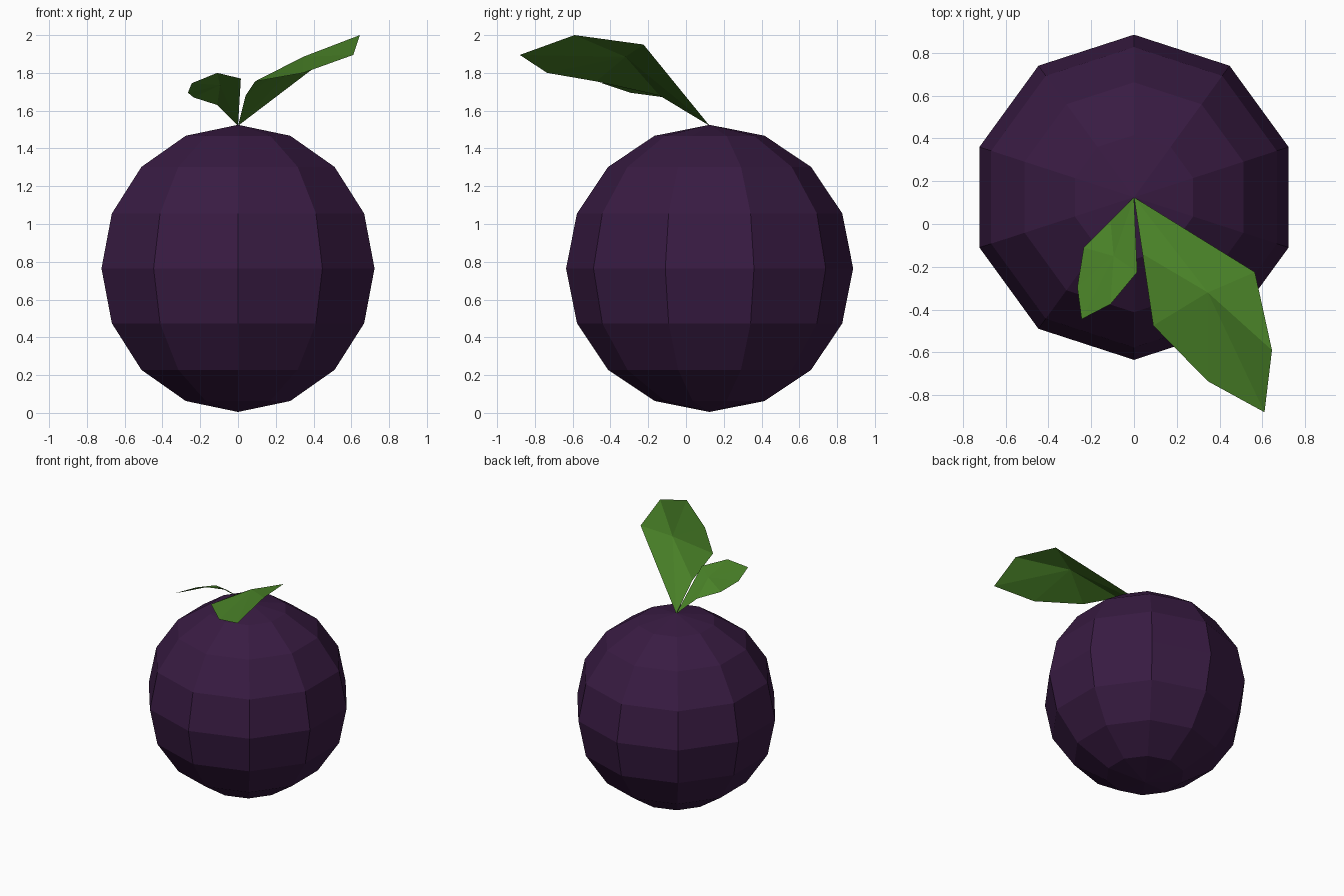
import bpy, bmesh
from math import sin, cos, pi
from mathutils import Vector

if "Cube" in bpy.data.objects:
    bpy.data.objects.remove(bpy.data.objects["Cube"])


def material(name, rgb):
    m = bpy.data.materials.new(name)
    m.diffuse_color = (*rgb, 1)
    m.use_nodes = True
    m.node_tree.nodes["Principled BSDF"].inputs["Base Color"].default_value = m.diffuse_color
    return m


def add_object(name, bm, mat):
    me = bpy.data.meshes.new(name)
    bm.to_mesh(me)
    bm.free()
    me.materials.append(mat)
    ob = bpy.data.objects.new(name, me)
    bpy.context.collection.objects.link(ob)
    return ob


skin = material("purple_skin", (0.04, 0.011, 0.055))
green = material("leaf_green", (0.065, 0.215, 0.02))

# Fruit: ten-sided, eight-band faceted ball with a corner facing front
R, SIDES, BANDS = 0.76, 10, 8
CENTRE = Vector((0, 0.125, 0.765))
bm = bmesh.new()
rings = []
for j in range(1, BANDS):
    lat = -pi / 2 + pi * j / BANDS
    rings.append([bm.verts.new(CENTRE + R * Vector((
        cos(lat) * cos(pi / 2 + 2 * pi * i / SIDES),
        cos(lat) * sin(pi / 2 + 2 * pi * i / SIDES),
        sin(lat)))) for i in range(SIDES)])
bottom = bm.verts.new(CENTRE - Vector((0, 0, R)))
top = bm.verts.new(CENTRE + Vector((0, 0, R)))
for i in range(SIDES):
    k = (i + 1) % SIDES
    bm.faces.new((bottom, rings[0][k], rings[0][i]))
    bm.faces.new((top, rings[-1][i], rings[-1][k]))
    for lo, hi in zip(rings, rings[1:]):
        bm.faces.new((lo[i], lo[k], hi[k], hi[i]))
add_object("fruit", bm, skin)


# Leaves: thin folded sheets; outline runs base, left side, tip, right side,
# and the last point is the middle of the fold
def leaf(name, points):
    bm = bmesh.new()
    a, b, c, d, e, f, g, m = [bm.verts.new(p) for p in points]
    for face in ((a, g, m), (a, m, b), (b, m, c), (m, e, d), (m, d, c),
                 (g, f, m), (f, e, m)):
        bm.faces.new(face)
    bm.normal_update()
    for face in bm.faces:
        if face.normal.z < 0:
            face.normal_flip()
    add_object(name, bm, green)


leaf("large_leaf", [
    (0.0, 0.125, 1.52), (0.565, -0.225, 1.95), (0.645, -0.59, 2.0),
    (0.61, -0.88, 1.895), (0.345, -0.735, 1.80), (0.09, -0.475, 1.755),
    (0.04, -0.14, 1.68), (0.345, -0.32, 1.885)])
leaf("small_leaf", [
    (0.0, 0.125, 1.52), (0.015, -0.225, 1.77), (-0.11, -0.375, 1.80),
    (-0.245, -0.445, 1.745), (-0.265, -0.295, 1.695), (-0.235, -0.11, 1.67),
    (-0.11, 0.015, 1.63), (-0.095, -0.15, 1.735)])
